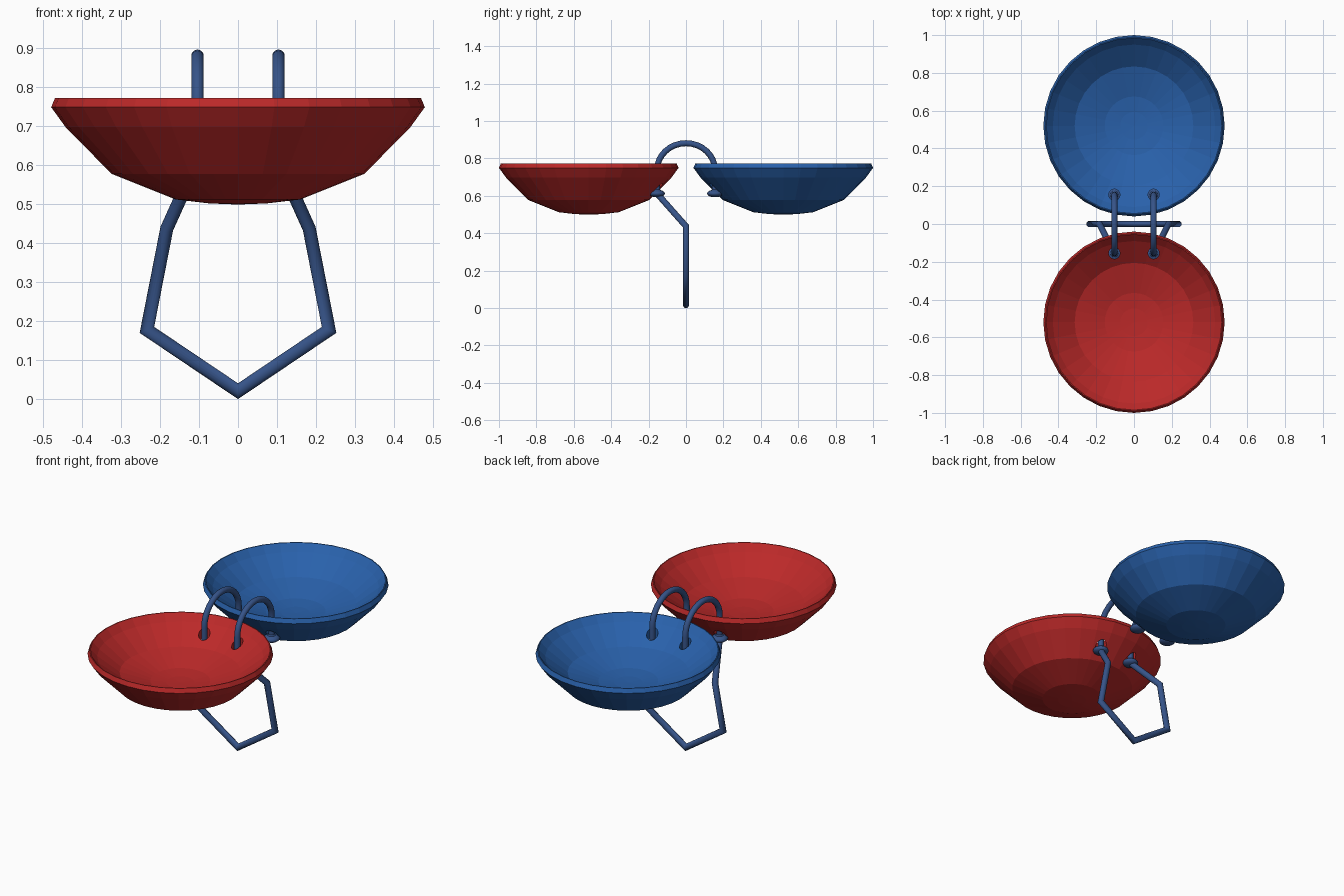
import bpy, bmesh, math
from mathutils import Vector

if "Cube" in bpy.data.objects:
    bpy.data.objects.remove(bpy.data.objects["Cube"])


def material(name, color):
    m = bpy.data.materials.new(name)
    m.diffuse_color = (*color, 1)
    m.use_nodes = True
    m.node_tree.nodes["Principled BSDF"].inputs["Base Color"].default_value = m.diffuse_color
    return m


RED = material("red", (0.50, 0.022, 0.022))
BLUE = material("blue", (0.022, 0.12, 0.41))
SLATE = material("slate blue", (0.037, 0.088, 0.25))


def finish(name, bm, mat, smooth=None):
    bmesh.ops.recalc_face_normals(bm, faces=bm.faces)
    me = bpy.data.meshes.new(name)
    bm.to_mesh(me)
    bm.free()
    me.materials.append(mat)
    ob = bpy.data.objects.new(name, me)
    bpy.context.collection.objects.link(ob)
    if smooth:
        bpy.ops.object.select_all(action='DESELECT')
        ob.select_set(True)
        bpy.context.view_layer.objects.active = ob
        bpy.ops.object.shade_smooth_by_angle(angle=math.radians(smooth))
    return ob


def lathe(name, profile, center, mat, n=32):
    # Rings around a vertical axis; zero radius makes a pole
    bm = bmesh.new()
    rings = []
    for r, z in profile:
        count = n if r > 0 else 1
        rings.append([bm.verts.new((center[0] + r * math.cos(2 * math.pi * i / n),
                                    center[1] + r * math.sin(2 * math.pi * i / n),
                                    center[2] + z)) for i in range(count)])
    for a, b in zip(rings, rings[1:]):
        for i in range(n):
            j = (i + 1) % n
            quad = [a[i % len(a)], a[j % len(a)], b[j % len(b)], b[i % len(b)]]
            bm.faces.new(list(dict.fromkeys(quad)))
    return finish(name, bm, mat)


def tube(name, points, radius, mat, n=16):
    # Sweep a circle along the path with mitred corners
    pts = [Vector(p) for p in points]
    bm = bmesh.new()
    d = (pts[1] - pts[0]).normalized()
    u = d.orthogonal().normalized()
    v = d.cross(u)
    ring = [pts[0] + radius * (math.cos(2 * math.pi * i / n) * u
            + math.sin(2 * math.pi * i / n) * v) for i in range(n)]
    loops = [[bm.verts.new(p) for p in ring]]
    for k in range(1, len(pts)):
        d = (pts[k] - pts[k - 1]).normalized()
        nxt = (pts[k + 1] - pts[k]).normalized() if k + 1 < len(pts) else d
        plane = (d + nxt).normalized()
        ring = [p + d * ((pts[k] - p).dot(plane) / d.dot(plane)) for p in ring]
        loops.append([bm.verts.new(p) for p in ring])
    for a, b in zip(loops, loops[1:]):
        for i in range(n):
            j = (i + 1) % n
            bm.faces.new((a[i], a[j], b[j], b[i]))
    bm.faces.new(loops[0])
    bm.faces.new(loops[-1])
    return finish(name, bm, mat, 80)


def bead(name, center, radius, half_height):
    bm = bmesh.new()
    bmesh.ops.create_uvsphere(bm, u_segments=16, v_segments=8, radius=1)
    bmesh.ops.scale(bm, vec=(radius, radius, half_height), verts=bm.verts)
    bmesh.ops.translate(bm, vec=center, verts=bm.verts)
    finish(name, bm, SLATE, 80)


# Joint positions
JX, JY, JZ = 0.104, 0.155, 0.612

# Bowl outside and bevelled rim, then a shallower inside
OUTSIDE = [(0, 0.499), (0.075, 0.502), (0.16, 0.512), (0.325, 0.578), (0.443, 0.698),
           (0.48, 0.749), (0.47, 0.773)]
INSIDE = [(0.465, 0.773), (0.43, 0.735), (0.314, 0.646), (0.155, 0.598),
          (0.073, 0.589), (0, 0.587)]
BOWL = OUTSIDE + INSIDE

for side, label, mat in ((-1, "front", RED), (1, "back", BLUE)):
    bowl = lathe(label + "_bowl", BOWL, (0, side * 0.52, 0), mat)
    for sx in (-1, 1):
        # Holes that let the arches pass through the bowl
        cutter = lathe("hole_cutter", [(0, 0.5), (0.03, 0.5), (0.03, 0.9), (0, 0.9)],
                       (sx * JX, side * JY, 0), mat, 16)
        cutter.hide_render = True
        cutter.hide_set(True)
        mod = bowl.modifiers.new("hole", 'BOOLEAN')
        mod.operation = 'DIFFERENCE'
        mod.object = cutter
        mod.solver = 'EXACT'
        # Flattened bead with a small collar under each hole
        bead(label + "_bead", (sx * JX, side * JY, JZ), 0.043, 0.02)
        bead(label + "_collar", (sx * JX, side * JY, JZ + 0.008), 0.024, 0.02)

# Arches joining the two bowls
for sx in (-1, 1):
    path = [(sx * JX, -JY, JZ)]
    for i in range(17):
        a = math.pi * i / 16
        path.append((sx * JX, -JY * math.cos(a), 0.737 + 0.144 * math.sin(a)))
    path.append((sx * JX, JY, JZ))
    tube("arch", path, 0.016, SLATE)

# Bent hanging loop below the front bowl
half = [(JX, -JY, JZ), (0.183, 0, 0.437), (0.234, 0, 0.177)]
loop = half + [(0, 0, 0.0195)] + [(-x, y, z) for x, y, z in reversed(half)]
tube("hanging_loop", loop, 0.0168, SLATE)
